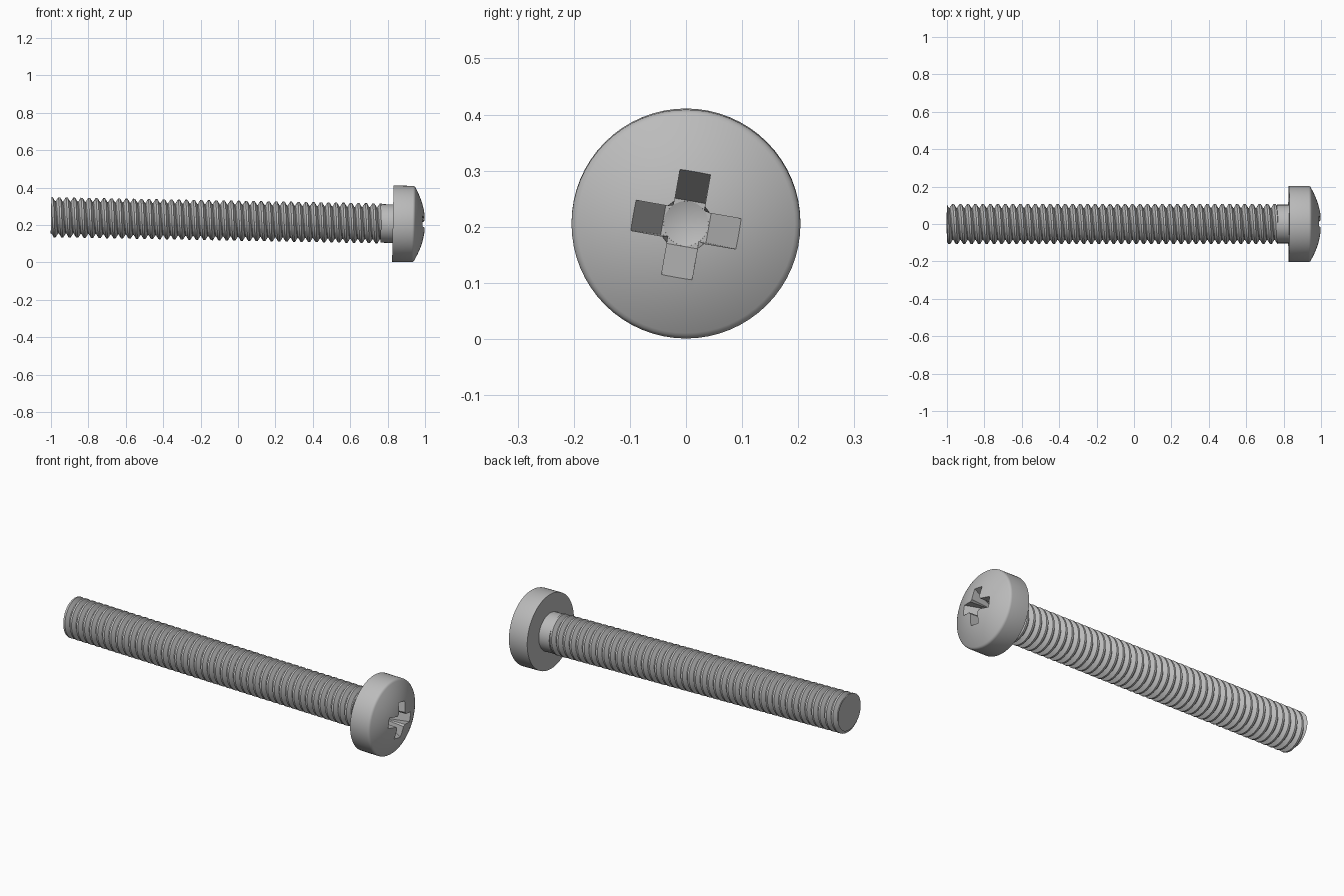
import bpy, bmesh, math
from mathutils import Matrix, Vector

if "Cube" in bpy.data.objects:
    bpy.data.objects.remove(bpy.data.objects["Cube"], do_unlink=True)

HEAD_R, CREST, ROOT, PITCH = 0.204, 0.107, 0.086, 0.04
TIP, THREAD_END, HEAD_BACK = -1.0, 0.768, 0.828
STEPS = 32

steel = bpy.data.materials.new("grey steel")
steel.use_nodes = True
grey = (0.5, 0.5, 0.5, 1)
steel.diffuse_color = grey
steel.node_tree.nodes["Principled BSDF"].inputs["Base Color"].default_value = grey


def finish(bm, name):
    bmesh.ops.recalc_face_normals(bm, faces=bm.faces[:])
    mesh = bpy.data.meshes.new(name)
    bm.to_mesh(mesh)
    bm.free()
    obj = bpy.data.objects.new(name, mesh)
    mesh.materials.append(steel)
    bpy.context.collection.objects.link(obj)
    return obj


def spin_profile(bm, points, turns, steps, rise=0.0):
    """Turn (x, radius) points about the x axis, advancing by rise per turn."""
    verts = [bm.verts.new((x, 0, r)) for x, r in points]
    edges = [bm.edges.new(pair) for pair in zip(verts, verts[1:])]
    bmesh.ops.spin(bm, geom=verts + edges, cent=(0, 0, 0), axis=(1, 0, 0),
                   dvec=(rise / steps, 0, 0), angle=math.tau * turns,
                   steps=steps * turns)
    bmesh.ops.remove_doubles(bm, verts=bm.verts[:], dist=0.0005)


def lathe(points, name, steps=64):
    bm = bmesh.new()
    spin_profile(bm, points, 1, steps)
    return finish(bm, name)


# Threaded shaft: helical V profile trimmed flat at both ends
bm = bmesh.new()
start = TIP - 1.5 * PITCH
turns = math.ceil((THREAD_END - start) / PITCH) + 2
profile = [(0, ROOT), (0.1, ROOT), (0.42, CREST), (0.68, CREST), (1, ROOT)]
spin_profile(bm, [(start + f * PITCH, r) for f, r in profile], turns, STEPS, PITCH)
for x, side in ((TIP, -1), (THREAD_END, 1)):
    cut = bmesh.ops.bisect_plane(bm, geom=bm.verts[:] + bm.edges[:] + bm.faces[:],
                                 plane_co=(x, 0, 0), plane_no=(side, 0, 0),
                                 clear_outer=True)
    rim = [e for e in cut["geom_cut"] if isinstance(e, bmesh.types.BMEdge)]
    bmesh.ops.contextual_create(bm, geom=rim)
shaft = finish(bm, "threaded_shaft")

# Plain neck under the head
neck = lathe([(THREAD_END - 0.004, 0), (THREAD_END - 0.004, 0.103),
              (HEAD_BACK + 0.01, 0.103), (HEAD_BACK + 0.01, 0)], "neck")

# Pan head: straight rim, small rounded edge, shallow dome
rim_x, dome_r, apex = 0.946, 0.194, 1.001
head_points = [(HEAD_BACK, 0), (HEAD_BACK, HEAD_R), (0.932, HEAD_R),
               (0.938, 0.2025), (0.943, 0.199)]
for i in range(11):
    r = dome_r * (1 - i / 10)
    head_points.append((apex - (apex - rim_x) * (r / dome_r) ** 2, r))
head = lathe(head_points, "pan_head")


# Cross recess: two tapered bars and a central pit
def tapered_bar(angle, floor):
    bm = bmesh.new()
    bmesh.ops.create_cube(bm, size=2)
    for v in bm.verts:
        top = v.co.x > 0
        v.co = Vector((1.02 if top else floor, v.co.y * 0.0275,
                       v.co.z * (0.112 if top else 0.041)))
    bm.transform(Matrix.Rotation(angle, 4, "X"))
    return finish(bm, "recess_bar_cutter")


tilt = math.radians(-10)
cutters = [tapered_bar(tilt, 0.88), tapered_bar(tilt + math.pi / 2, 0.8805),
           lathe([(0.865, 0), (0.879, 0.04), (1.02, 0.048), (1.02, 0)],
                 "recess_pit_cutter", 24)]
bpy.context.view_layer.objects.active = head
for cutter in cutters:
    cutter.hide_render = True
    mod = head.modifiers.new("recess", "BOOLEAN")
    mod.object, mod.operation, mod.solver = cutter, "DIFFERENCE", "EXACT"
    bpy.ops.object.modifier_apply(modifier=mod.name)
for cutter in cutters:
    bpy.data.objects.remove(cutter, do_unlink=True)

# Smooth shading, then lay the screw at its slight resting tilt
lean = Matrix.Translation((0, 0, 0.2225)) @ Matrix.Rotation(math.radians(1.08), 4, "Y")
bpy.ops.object.select_all(action="DESELECT")
for obj in (shaft, neck, head):
    obj.data.transform(lean)
    obj.select_set(True)
bpy.context.view_layer.objects.active = head
bpy.ops.object.shade_smooth_by_angle(angle=math.radians(25))
